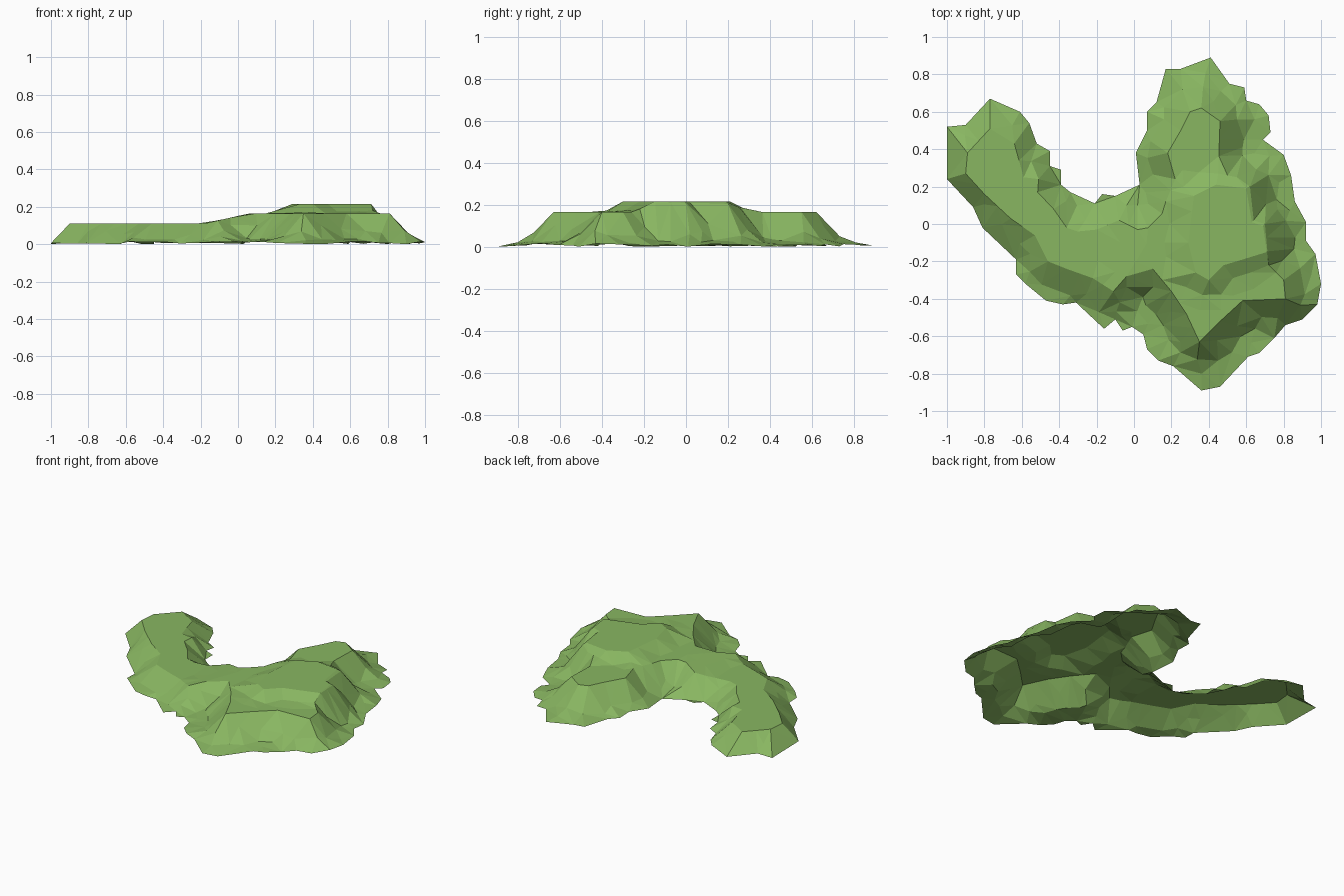
import bpy, bmesh, random
from mathutils import Vector
from mathutils.geometry import delaunay_2d_cdt, intersect_point_line

random.seed(4)
cube = bpy.data.objects.get("Cube")
if cube:
    bpy.data.objects.remove(cube, do_unlink=True)


def loop(*pairs):
    """Closed plan outline given in hundredths of a unit."""
    return [Vector((x / 100, y / 100)) for x, y in pairs]


def nearest(point, ring):
    """Closest point on a closed ring."""
    best = None
    for a, b in zip(ring, ring[1:] + ring[:1]):
        hit, t = intersect_point_line(point, a, b)
        spot = a.lerp(b, min(max(t, 0), 1))
        if best is None or (spot - point).length < (best - point).length:
            best = spot
    return best


def inside(point, ring):
    """Even-odd test in plan."""
    result = False
    for a, b in zip(ring, ring[1:] + ring[:1]):
        if (a.y > point.y) != (b.y > point.y):
            if point.x < a.x + (point.y - a.y) * (b.x - a.x) / (b.y - a.y):
                result = not result
    return result


def divide(ring, longest):
    """Split the long edges of a ring."""
    result = []
    for a, b in zip(ring, ring[1:] + ring[:1]):
        count = int((b - a).length / longest) + 1
        result += [a.lerp(b, i / count) for i in range(count)]
    return result


# Ragged foot of the hill
foot = loop(
    (-100, 52), (-90, 53), (-77, 67), (-61, 60), (-56, 54), (-52, 43), (-45, 39),
    (-45, 31), (-39, 29), (-39, 21), (-34, 17), (-21, 11), (-17, 16), (-10, 15),
    (3, 21), (1, 38), (7, 50), (7, 60), (12, 65), (17, 83), (25, 83), (41, 89),
    (51, 75), (59, 73), (60, 66), (67, 64), (72, 58), (73, 49), (69, 45), (80, 37),
    (84, 26), (86, 12), (92, 1), (92, -9), (97, -16), (100, -32), (98, -43),
    (90, -51), (81, -54), (75, -61), (67, -69), (61, -71), (46, -87), (36, -89),
    (21, -76), (13, -73), (7, -67), (5, -59), (-1, -55), (-6, -57), (-10, -51),
    (-16, -56), (-31, -42), (-38, -43), (-47, -41), (-58, -32), (-63, -27),
    (-63, -19), (-81, -2), (-86, 9), (-100, 24))

# Cliff edge around the plateau
rim = loop(
    (-90, 27), (-89, 38), (-77, 51), (-64, 43), (-59, 25), (-51, 24), (-52, 10),
    (-43, 8), (-42, 0), (-30, -4), (-20, -3), (-8, 2), (2, -3), (13, -1), (17, 12),
    (22, 24), (18, 38), (25, 50), (30, 60), (36, 62), (46, 55), (45, 27), (55, 25),
    (62, 20), (64, 2), (70, 0), (72, -22), (80, -30), (81, -40), (58, -41),
    (46, -52), (35, -63), (28, -48), (20, -36), (10, -24), (1, -20), (-4, -28),
    (-11, -36), (-22, -29), (-36, -24), (-46, -20), (-53, -6), (-66, 3), (-80, 16))

# Raised upper terrace
terrace = loop((32, 15), (44, 21), (60, 19), (63, 1), (69, -1), (71, -15),
               (58, -19), (48, -22), (40, -30), (33, -26), (29, -10))

CLIFF = 0.15
BASE = 0.01


def plateau_height(p):
    ramp = min(max((p.x + 0.18) / 0.24, 0), 1)
    height = 0.1 + 0.055 * ramp
    gap = 0 if inside(p, terrace) else (nearest(p, terrace) - p).length
    return height + 0.05 * max(0, 1 - gap / 0.1)


def ground_height(p):
    edge = nearest(p, rim)
    to_rim = (edge - p).length
    if to_rim < 0.001 or inside(p, rim):
        return BASE + plateau_height(p)
    to_foot = (nearest(p, foot) - p).length
    if to_foot < 0.001:
        return random.uniform(0, 0.015)
    width = to_rim + to_foot
    slope = max(0.25 * to_foot / width, 1 - to_rim / min(CLIFF, width))
    return BASE + plateau_height(edge) * slope


# Plan points: the three rings, the cliff base, then a jittered fill
points, edges = [], []
for ring in (foot, divide(rim, 0.1), divide(terrace, 0.12)):
    start, count = len(points), len(ring)
    points += ring
    edges += [(start + i, start + (i + 1) % count) for i in range(count)]


def add_point(p, spacing):
    if inside(p, foot) and (nearest(p, foot) - p).length > 0.03:
        if all((p - q).length > spacing for q in points):
            points.append(p)


for p in divide(rim, 0.1):
    out = nearest(p, foot) - p
    if out.length > CLIFF + 0.03:
        add_point(p + out.normalized() * CLIFF * random.uniform(0.85, 1.1), 0.04)
STEP = 0.09
for i in range(-11, 12):
    for j in range(-10, 11):
        wobble = Vector((random.uniform(-1, 1), random.uniform(-1, 1))) * 0.025
        add_point(Vector((i, j)) * STEP + wobble, 0.055)

# Triangulate and lift into a faceted open shell
verts, _, faces, *_ = delaunay_2d_cdt(points, edges, [], 0, 0.0001)
bm = bmesh.new()
corners = [bm.verts.new((v.x, v.y, ground_height(v))) for v in verts]
for face in faces:
    middle = sum((verts[i] for i in face), Vector((0, 0))) / len(face)
    if inside(middle, foot):
        made = bm.faces.new([corners[i] for i in face])
        made.normal_update()
        if made.normal.z < 0:
            made.normal_flip()
bmesh.ops.delete(bm, geom=[v for v in bm.verts if not v.link_faces], context='VERTS')

mesh = bpy.data.meshes.new("grassy_hill")
bm.to_mesh(mesh)
bm.free()
hill = bpy.data.objects.new("grassy_hill", mesh)
bpy.context.collection.objects.link(hill)

# Grass colour
grass = bpy.data.materials.new("grass_green")
grass.use_nodes = True
colour = (0.25, 0.47, 0.12, 1)
grass.diffuse_color = colour
shader = grass.node_tree.nodes["Principled BSDF"]
shader.inputs["Base Color"].default_value = colour
shader.inputs["Roughness"].default_value = 0.9
mesh.materials.append(grass)
